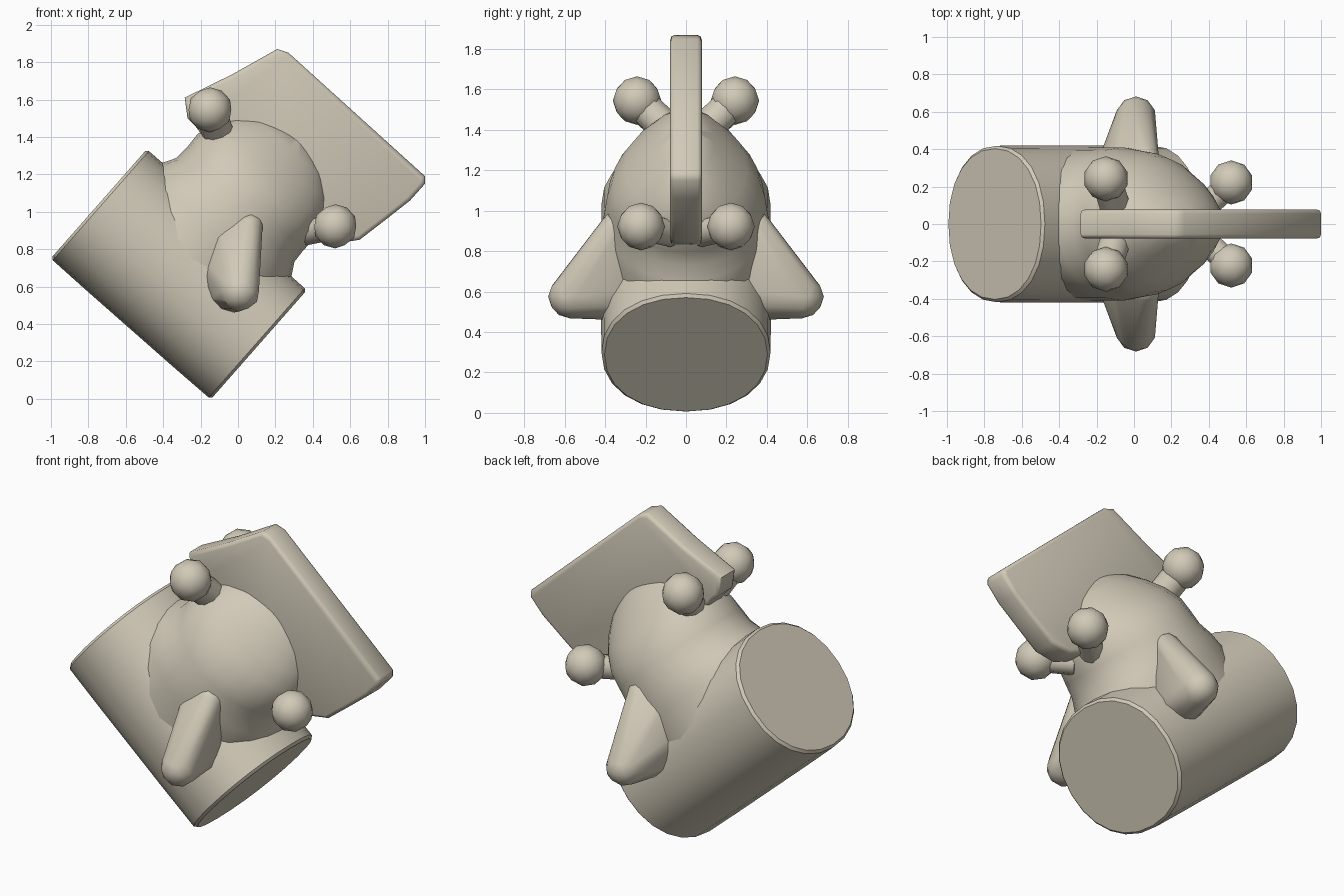
import bpy, bmesh, math
from mathutils import Vector, Matrix

if "Cube" in bpy.data.objects:
    bpy.data.objects.remove(bpy.data.objects["Cube"])

mat = bpy.data.materials.new("warm beige")
mat.diffuse_color = (0.64, 0.59, 0.48, 1)
mat.use_nodes = True
mat.node_tree.nodes["Principled BSDF"].inputs["Base Color"].default_value = mat.diffuse_color

# Tilted frame: U runs along the body axis, V across it, both in the xz plane
ORIGIN = Vector((-0.575, 0, 0.372))
U = Vector((0.66, 0, 0.75)).normalized()
V = Vector((0.75, 0, -0.66)).normalized()
Y = Vector((0, 1, 0))


def finish(name, bm, angle=40):
    bmesh.ops.recalc_face_normals(bm, faces=bm.faces[:])
    me = bpy.data.meshes.new(name)
    bm.to_mesh(me)
    bm.free()
    me.materials.append(mat)
    me.shade_smooth()
    me.set_sharp_from_angle(angle=math.radians(angle))
    ob = bpy.data.objects.new(name, me)
    bpy.context.collection.objects.link(ob)
    return ob


def loft(name, sections, n=24, angle=40):
    # sections: (centre, first axis, second axis, roundness power)
    bm = bmesh.new()
    rings = []
    for c, p, q, power in sections:
        loop = []
        for i in range(n):
            t = 2 * math.pi * i / n
            s, k = math.sin(t), math.cos(t)
            loop.append(bm.verts.new(c + p * math.copysign(abs(s) ** power, s)
                                     + q * math.copysign(abs(k) ** power, k)))
        rings.append(loop)
    for r0, r1 in zip(rings, rings[1:]):
        for i in range(n):
            j = (i + 1) % n
            bm.faces.new((r0[i], r0[j], r1[j], r1[i]))
    bm.faces.new(rings[0])
    bm.faces.new(rings[-1])
    return finish(name, bm, angle)


# Base: drum lying across the body, its round ends facing along V
drum = [(-.57, .375), (-.555, .389), (-.3, .391), (.3, .391), (.555, .389), (.57, .375)]
loft("base_drum", [(ORIGIN + U * .391 + V * v, U * r, Y * (r * 1.075), .93) for v, r in drum])

# Body: flares out of the drum and domes over toward the plate
dome = [(.3, .5, .405), (.68, .5, .41), (.78, .46, .41), (.85, .42, .40), (.93, .415, .39),
        (1.02, .42, .365), (1.12, .395, .30), (1.21, .34, .215), (1.29, .25, .14), (1.36, .1, .06)]
loft("body_dome", [(ORIGIN + U * u, V * a, Y * b, 1) for u, a, b in dome])

# Upright flat plate
outline = [(-.285, 1.61), (-.03, 1.735), (.21, 1.87), (.27, 1.85), (1, 1.19), (1, 1.15),
           (.92, 1.06), (.78, .95), (.65, .85), (.52, .83), (.40, .88), (.25, 1.0),
           (-.1, 1.3), (-.2, 1.42), (-.23, 1.46), (-.27, 1.5)]
bm = bmesh.new()
face = bm.faces.new([bm.verts.new((x, -.078, z)) for x, z in outline])
ext = bmesh.ops.extrude_face_region(bm, geom=[face])
bmesh.ops.translate(bm, vec=(0, .156, 0),
                    verts=[g for g in ext["geom"] if isinstance(g, bmesh.types.BMVert)])
rims = [e for e in bm.edges if abs(e.verts[0].co.y - e.verts[1].co.y) < 1e-4]
bmesh.ops.bevel(bm, geom=rims, offset=.022, segments=2, profile=.5, affect='EDGES')
finish("plate", bm, 60)


def hull_of_balls(name, balls, s):
    # rounded shape wrapped tightly around a few balls
    bm = bmesh.new()
    for (x, y, z), r in balls:
        bmesh.ops.create_icosphere(bm, subdivisions=2, radius=r,
                                   matrix=Matrix.Translation((x, s * y, z)))
    hull = bmesh.ops.convex_hull(bm, input=bm.verts[:])
    bmesh.ops.delete(bm, geom=[v for v in hull["geom_interior"]
                               if isinstance(v, bmesh.types.BMVert)], context='VERTS')
    finish(name, bm, 60)


def knob(name, start, centre, radius, neck):
    # ball on a short neck
    bm = bmesh.new()
    a, c = Vector(start), Vector(centre)
    d = c - a
    bmesh.ops.create_icosphere(bm, subdivisions=2, radius=radius,
                               matrix=Matrix.Translation(c))
    m = Matrix.Translation((a + c) / 2) @ d.to_track_quat('Z', 'Y').to_matrix().to_4x4()
    bmesh.ops.create_cone(bm, cap_ends=True, segments=10, radius1=neck, radius2=neck,
                          depth=d.length, matrix=m)
    finish(name, bm, 60)


LOBE = [((.01, .575, .575), .107), ((-.03, .36, .6), .14), ((-.10, .33, .68), .09),
        ((-.06, .34, .86), .07), ((.06, .35, .92), .075)]

for side, s in (("front", -1), ("back", 1)):
    knob(f"upper_knob_{side}", (-.10, s * .09, 1.40), (-.15, s * .242, 1.545), .12, .085)
    knob(f"lower_knob_{side}", (.36, s * .07, .89), (.52, s * .222, .922), .118, .07)
    hull_of_balls(f"side_lobe_{side}", LOBE, s)
